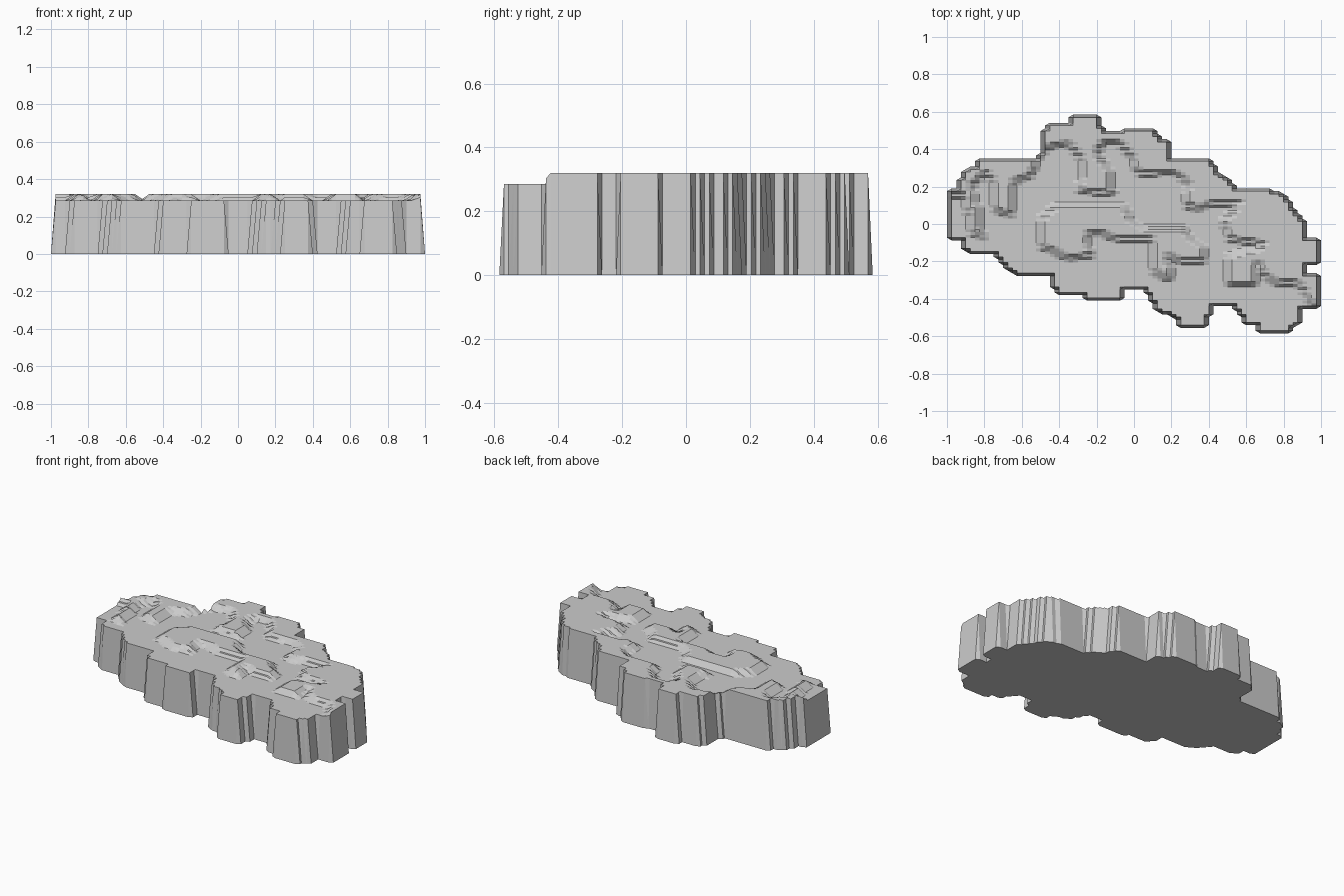
import bpy, bmesh

if "Cube" in bpy.data.objects:
    bpy.data.objects.remove(bpy.data.objects["Cube"])

# Outer footprint of the slab (rasterised below to give the stepped rim)
FOOTPRINT = [
    (-1, .19), (-.95, .19), (-.95, .25), (-.92, .31), (-.87, .31), (-.87, .36),
    (-.55, .36), (-.52, .39), (-.52, .49), (-.48, .545), (-.36, .545), (-.35, .585),
    (-.16, .585), (-.15, .53), (-.11, .48), (-.09, .515), (.14, .515), (.16, .46),
    (.22, .46), (.22, .36), (.44, .36), (.46, .30), (.54, .25), (.57, .19),
    (.77, .19), (.84, .16), (.88, .09), (.93, .02), (.93, -.06), (1, -.06),
    (1, -.22), (.94, -.22), (.94, -.25), (1, -.25), (1, -.455), (.92, -.455),
    (.9, -.55), (.85, -.585), (.63, -.585), (.63, -.555), (.57, -.54), (.54, -.49),
    (.51, -.45), (.45, -.45), (.42, -.51), (.42, -.56), (.2, -.56), (.2, -.52),
    (.08, -.46), (.07, -.41), (.03, -.36), (-.03, -.36), (-.05, -.415),
    (-.28, -.415), (-.28, -.39), (-.42, -.39), (-.47, -.34), (-.47, -.285),
    (-.66, -.285), (-.75, -.2), (-.75, -.165), (-.92, -.165), (-.95, -.09), (-1, -.09)]

# Raised area along the back, with its winding front edge
BACK_PLATEAU = [
    (-1.1, .16), (-.9, .15), (-.87, -.05), (-.81, -.07), (-.82, .05), (-.87, .2),
    (-.8, .28), (-.76, .24), (-.75, .08), (-.66, .05), (-.66, .22), (-.55, .26),
    (-.5, .38), (-.45, .42), (-.35, .43), (-.28, .35), (-.29, .18), (-.11, .16),
    (-.13, .28), (-.2, .38), (-.16, .44), (-.08, .44), (-.01, .36), (.02, .27),
    (.22, .28), (.29, .22), (.28, .1), (.35, .08), (.4, .11), (.57, .11),
    (.48, .02), (.51, -.08), (.72, -.11), (.62, -.14), (.5, -.17), (.5, -.32),
    (.64, -.32), (.66, -.2), (.7, -.28), (.78, -.32), (.87, -.31), (.93, -.38),
    (.95, -.45), (1.1, -.45), (1.1, .7), (-1.1, .7)]

# Separate raised area in the middle
MIDDLE_PLATEAU = [
    (-.49, -.12), (-.49, .03), (-.42, .1), (-.05, .1), (-.02, .02), (.05, -.02),
    (.27, -.02), (.3, -.08), (.38, -.13), (.38, -.2), (.25, -.2), (.18, -.16),
    (.2, -.3), (.1, -.25), (.1, -.08), (-.1, -.08), (-.2, -.04), (-.25, -.06),
    (-.23, -.17), (-.35, -.18)]

N = 80
DX, DY = 2 / N, 1.17 / N
LOW, HIGH = .285, .32


def inside(x, y, poly):
    hit = False
    for (ax, ay), (bx, by) in zip(poly, poly[1:] + poly[:1]):
        if (ay > y) != (by > y) and x < ax + (y - ay) * (bx - ax) / (by - ay):
            hit = not hit
    return hit


def top_height(x, y):
    # Softened step between the two levels
    samples = [(x + a * .012, y + b * .012) for a in (-1, 1) for b in (-1, 1)]
    raised = sum(inside(px, py, BACK_PLATEAU) or inside(px, py, MIDDLE_PLATEAU)
                 for px, py in samples)
    return LOW + (HIGH - LOW) * raised / 4


def position(i, j):
    return -1 + i * DX, -.585 + j * DY


filled = {(i, j) for i in range(N + 1) for j in range(N + 1)
          if inside(*(c * .998 for c in position(i, j)), FOOTPRINT)}


def corners(i, j):
    return [(i, j), (i + 1, j), (i + 1, j + 1), (i, j + 1)]


cells = {(i, j) for i, j in filled if all(c in filled for c in corners(i, j))}


def interior(i, j):
    return all(c in cells for c in corners(i - 1, j - 1))


# Drop cells with no raised corner so the shell stays closed
kept = [c for c in sorted(cells) if any(interior(*k) for k in corners(*c))]

# Relief slab: grid surface dropping to the ground at its rim, plus a flat base
bm = bmesh.new()
top, base = {}, {}
for key in sorted({k for c in kept for k in corners(*c)}):
    x, y = position(*key)
    base[key] = bm.verts.new((x, y, 0))
    top[key] = bm.verts.new((x, y, top_height(x, y))) if interior(*key) else base[key]
for c in kept:
    bm.faces.new([top[k] for k in corners(*c)])
    ring = [base[k] for k in reversed(corners(*c))]
    if any(top[k] is not base[k] for k in corners(*c)):
        try:
            bm.faces.new(ring)
        except ValueError:
            pass
bmesh.ops.dissolve_limit(bm, angle_limit=.001, verts=bm.verts[:], edges=bm.edges[:])
mesh = bpy.data.meshes.new("relief_slab")
bm.to_mesh(mesh)
bm.free()
slab = bpy.data.objects.new("relief_slab", mesh)
bpy.context.collection.objects.link(slab)
